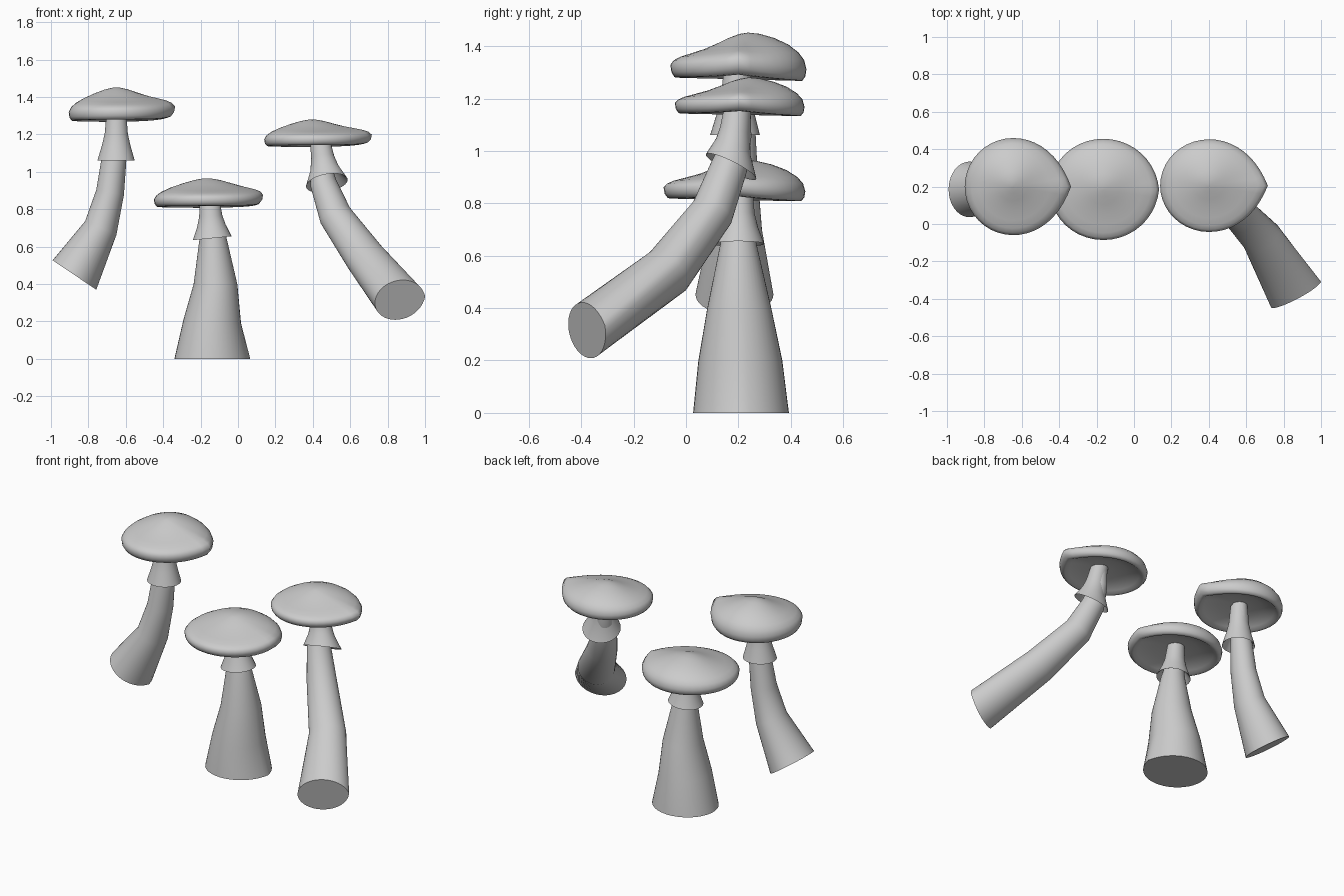
import bpy
from math import sin, cos, tau, pi, exp
from mathutils import Vector

if "Cube" in bpy.data.objects:
    bpy.data.objects.remove(bpy.data.objects["Cube"])

N = 40


def lobe(a):
    """Cross-sections come to a soft point towards +x."""
    a = (a + pi) % tau - pi
    return exp(-2 * abs(a))


def loft(name, rings, cap_start=False, cap_end=False, angle=40):
    """Skin a list of equal point rings."""
    verts = [p for r in rings for p in r]
    faces = []
    for k in range(len(rings) - 1):
        for i in range(N):
            j = (i + 1) % N
            faces.append((k * N + i, k * N + j, (k + 1) * N + j, (k + 1) * N + i))
    if cap_start:
        faces.append(tuple(reversed(range(N))))
    if cap_end:
        b = (len(rings) - 1) * N
        faces.append(tuple(range(b, b + N)))
    me = bpy.data.meshes.new(name)
    me.from_pydata([tuple(v) for v in verts], [], faces)
    ob = bpy.data.objects.new(name, me)
    bpy.context.collection.objects.link(ob)
    bpy.ops.object.select_all(action='DESELECT')
    bpy.context.view_layer.objects.active = ob
    ob.select_set(True)
    bpy.ops.object.shade_smooth_by_angle(angle=angle * pi / 180)
    return ob


def ring(c, n, ru, rv, point=0.0):
    """Ellipse around c, perpendicular to n."""
    c, n = Vector(c), Vector(n).normalized()
    x = Vector((1, 0, 0))
    u = (x - n * n.dot(x)).normalized()
    v = n.cross(u)
    out = []
    for i in range(N):
        a = tau * i / N
        k = 1 + point * lobe(a)
        out.append(c + u * (ru * k * cos(a)) + v * (rv * k * sin(a)))
    return out


def stem(name, path, n0):
    """Tapered bent stalk; path rows are x, y, z, ru, rv."""
    pts = [Vector(p[:3]) for p in path]
    rings = []
    for i, p in enumerate(path):
        n = Vector(n0) if i == 0 else pts[min(i + 1, len(pts) - 1)] - pts[i - 1]
        rings.append(ring(pts[i], n, p[3], p[4], 0.1 if i == 0 else 0.03))
    loft(name, rings, True, True)


def skirt(name, top, bottom, n, r):
    """Flared collar with a hollow underside."""
    t, b = Vector(top), Vector(bottom)
    up = Vector((0, 0, 1))
    n = Vector(n)
    rows = [(0, .052, up), (.45, .062, up.lerp(n, .5)), (.7, .077, n), (1, r, n),
            (.98, r * .93, n), (.75, .06, n)]
    loft(name, [ring(t.lerp(b, k), d, q, q * .95) for k, q, d in rows])


def cap(name, x, y, z, rx, ry, h, point):
    """Wavy dome with rolled rim and recessed underside."""
    upper = [(.02, 1), (.14, .98), (.3, .91), (.5, .8), (.7, .68), (.86, .55),
             (.95, .43), (1, .28), (.985, .12), (.94, .02)]
    under = [(.88, .02), (.8, .12), (.5, .28), (.16, .34)]
    rings = []
    for k, (f, t) in enumerate(upper + under):
        row = []
        for i in range(N):
            a = tau * i / N
            g, q = f, t
            if k < 7:                                   # fuller at the back
                q += .45 * sin(a) * f * (1.05 - f)
                g += .2 * max(sin(a), 0) * f * f * (1.05 - f)
            q += f ** 4 * (.17 * lobe(a) - .05 * sin(a))  # lifted tip
            g *= 1 + point * lobe(a) * f
            row.append((x + rx * g * cos(a), y + ry * g * sin(a), z + h * q))
        rings.append(row)
    loft(name, rings, True, True, 60)


# Left mushroom
stem("left_stem", [(-.88, .185, .452, .134, .148), (-.735, .19, .70, .09, .10),
                   (-.685, .195, .89, .074, .08), (-.665, .2, 1.06, .066, .066),
                   (-.65, .2, 1.2, .05, .05), (-.65, .2, 1.34, .045, .045)],
     (.165, 0, .245))
skirt("left_skirt", (-.65, .195, 1.32), (-.652, .187, 1.06), (0, 0, 1), .1)
cap("left_cap", -.65, .2, 1.27, .255, .257, .175, .23)

# Middle mushroom
stem("middle_stem", [(-.147, .21, 0, .193, .182), (-.14, .207, .2, .152, .16),
                     (-.122, .203, .4, .115, .122), (-.135, .2, .64, .072, .07),
                     (-.15, .2, .75, .05, .05), (-.155, .2, .87, .045, .045)],
     (0, 0, 1))
skirt("middle_skirt", (-.152, .205, .86), (-.138, .2, .645), (-.1, 0, 1), .104)
cap("middle_cap", -.165, .185, .81, .285, .27, .15, .05)

# Right mushroom, leaning forward and outward
stem("right_stem", [(.86, -.38, .315, .144, .108), (.68, -.07, .54, .108, .10),
                    (.52, .10, .765, .088, .083), (.455, .165, .94, .07, .07),
                    (.44, .2, 1.06, .05, .05), (.435, .2, 1.2, .045, .045)],
     (-.46, .86, .22))
skirt("right_skirt", (.435, .2, 1.19), (.475, .172, .94), (-.2, .5, 1), .113)
cap("right_cap", .397, .205, 1.135, .257, .245, .14, .24)
